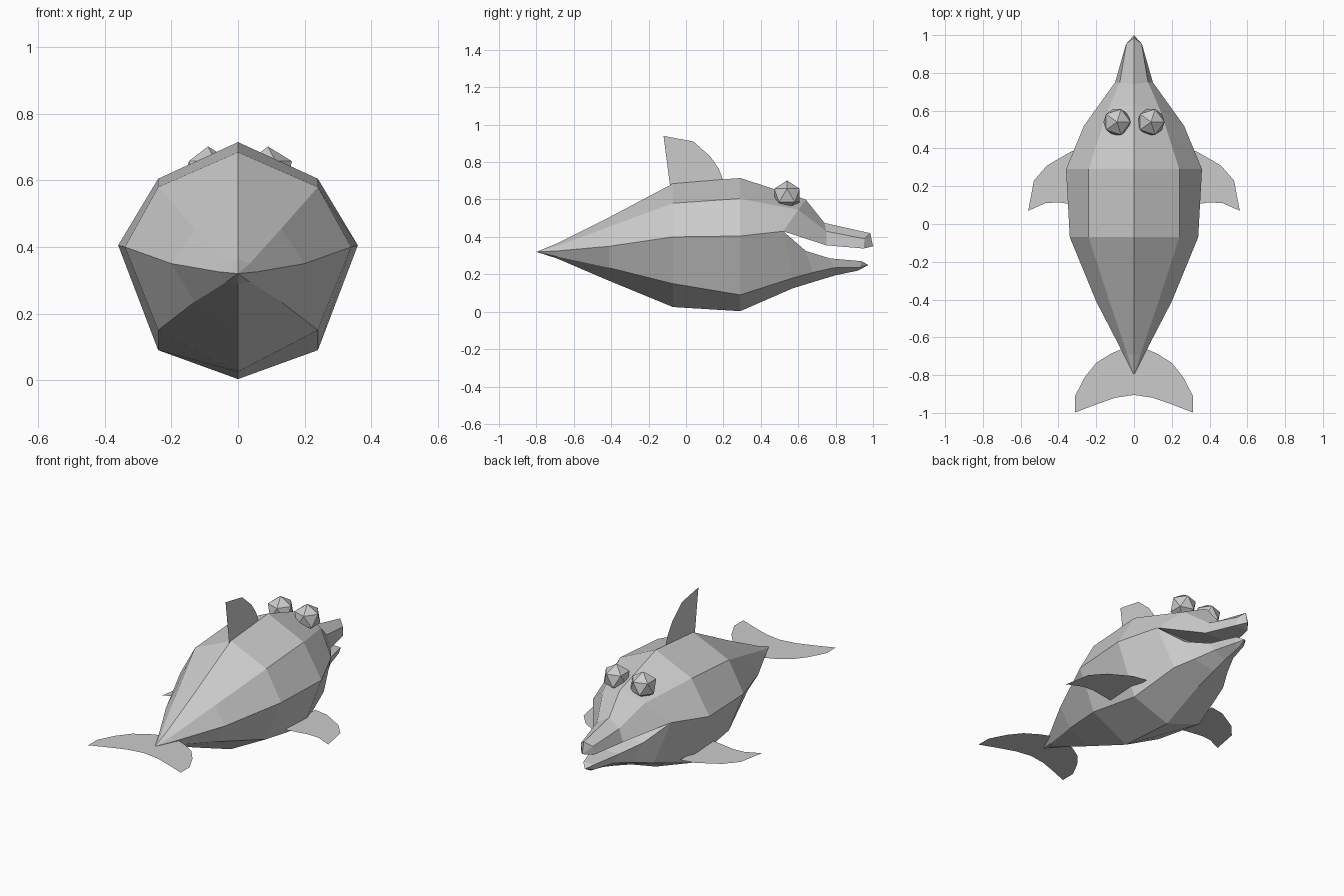
import bpy, bmesh
from mathutils import Vector

if "Cube" in bpy.data.objects:
    bpy.data.objects.remove(bpy.data.objects["Cube"])


def finish(bm, name):
    bmesh.ops.remove_doubles(bm, verts=bm.verts, dist=0.0005)
    bmesh.ops.recalc_face_normals(bm, faces=bm.faces)
    mesh = bpy.data.meshes.new(name)
    bm.to_mesh(mesh)
    bm.free()
    obj = bpy.data.objects.new(name, mesh)
    bpy.context.collection.objects.link(obj)
    return obj


def full_ring(half):
    """Complete a right-hand half profile with its mirror image."""
    return half + [(-x, y, z) for x, y, z in reversed(half) if x > 0]


def loft(bm, halves, tip_start=None, tip_end=None):
    """Skin closed rings, optionally closing each end to a point."""
    rings = [[bm.verts.new(p) for p in full_ring(h)] for h in halves]
    n = len(rings[0])
    for a, b in zip(rings, rings[1:]):
        for i in range(n):
            j = (i + 1) % n
            bm.faces.new((a[i], a[j], b[j], b[i]))
    for ring, tip in ((rings[0], tip_start), (rings[-1], tip_end)):
        if tip:
            t = bm.verts.new(tip)
            for i in range(n):
                bm.faces.new((ring[i], ring[(i + 1) % n], t))


def flat_fin(name, points):
    bm = bmesh.new()
    face = bm.faces.new([bm.verts.new(p) for p in points])
    bmesh.ops.triangulate(bm, faces=[face])
    return finish(bm, name)


# Body stations: y, upper x, side x, then z of top, upper, side, lower, bottom
stations = [
    (-0.69, 0.035, 0.055, 0.365, 0.35, 0.325, 0.295, 0.285),
    (-0.41, 0.13, 0.20, 0.505, 0.455, 0.35, 0.235, 0.165),
    (-0.07, 0.24, 0.34, 0.685, 0.58, 0.40, 0.15, 0.025),
    (0.29, 0.24, 0.36, 0.715, 0.605, 0.405, 0.09, 0.003),
]
body = [[(0, y, a), (ux, y, b), (sx, y, c), (ux, y, d), (0, y, e)]
        for y, ux, sx, a, b, c, d, e in stations]

# Head ring, split at the mouth corner into the two jaws
head = [(0, 0.64, 0.60), (0.14, 0.60, 0.545), (0.265, 0.52, 0.43),
        (0.18, 0.57, 0.18), (0, 0.57, 0.125)]
upper_jaw = [
    head[:3],
    [(0, 0.74, 0.475), (0.075, 0.75, 0.43), (0.10, 0.75, 0.355)],
    [(0, 0.985, 0.42), (0.04, 0.955, 0.39), (0.043, 0.95, 0.338)],
]
lower_jaw = [
    head[:1:-1],
    [(0, 0.70, 0.165), (0.12, 0.68, 0.21), (0.16, 0.64, 0.325)],
    [(0, 0.80, 0.195), (0.07, 0.79, 0.235), (0.085, 0.77, 0.285)],
    [(0, 0.92, 0.22), (0.03, 0.93, 0.237), (0.035, 0.94, 0.27)],
]
bm = bmesh.new()
loft(bm, body + [head], tip_start=(0, -0.80, 0.32))
loft(bm, upper_jaw, tip_end=(0, 1.0, 0.35))
loft(bm, lower_jaw, tip_end=(0, 0.975, 0.25))
finish(bm, "body")

# Dorsal fin, a flat sheet on the centre plane
dorsal = [(0.20, 0.70), (0.175, 0.765), (0.13, 0.83), (0.04, 0.91),
          (-0.12, 0.94), (-0.085, 0.84), (-0.065, 0.77), (-0.085, 0.67)]
flat_fin("dorsal_fin", [(0, y, z) for y, z in dorsal])

# Side flippers
flipper = [(0.24, 0.40), (0.33, 0.385), (0.46, 0.31), (0.53, 0.23),
           (0.56, 0.07), (0.47, 0.11), (0.40, 0.115), (0.24, 0.09)]
for name, s in (("right", 1), ("left", -1)):
    flat_fin(name + "_flipper", [(s * x, y, 0.15) for x, y in flipper])

# Tail flukes
fluke = [(0, -0.65), (0.06, -0.66), (0.12, -0.685), (0.20, -0.735),
         (0.26, -0.81), (0.312, -0.91), (0.312, -0.998), (0.20, -0.955),
         (0.10, -0.92), (0, -0.905)]
flat_fin("tail_flukes", full_ring([(x, y, 0.32) for x, y in fluke]))

# Faceted eyes
for name, s in (("right", 1), ("left", -1)):
    bm = bmesh.new()
    bmesh.ops.create_icosphere(bm, subdivisions=1, radius=0.08)
    bmesh.ops.translate(bm, verts=bm.verts, vec=Vector((s * 0.09, 0.54, 0.622)))
    finish(bm, name + "_eye")
